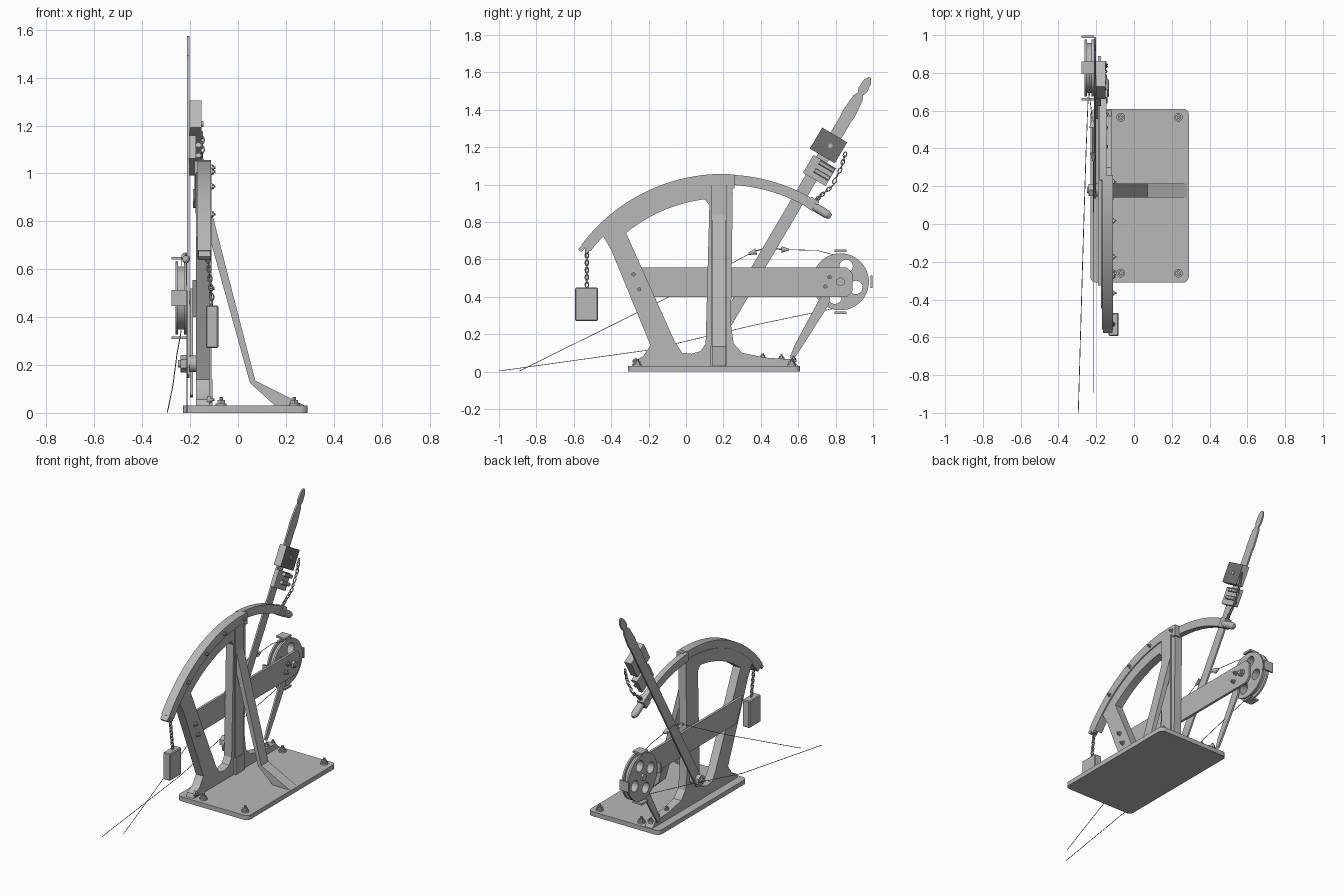
import bpy, bmesh
from math import sin, cos, pi, radians, atan2
from mathutils import Matrix, Vector

if "Cube" in bpy.data.objects:
    bpy.data.objects.remove(bpy.data.objects["Cube"], do_unlink=True)


def material(name, value):
    m = bpy.data.materials.new(name)
    m.use_nodes = True
    m.diffuse_color = (value, value, value, 1)
    m.node_tree.nodes["Principled BSDF"].inputs["Base Color"].default_value = (value, value, value, 1)
    return m


GREY = material("grey_metal", 0.48)
DARK = material("dark_grey_metal", 0.17)
SIDE = Matrix(((0, 0, 1, 0), (1, 0, 0, 0), (0, 1, 0, 0), (0, 0, 0, 1)))  # drawing plane -> YZ
made = []


def finish(name, mesh):
    mesh.materials.clear()
    mesh.materials.append(GREY)
    ob = bpy.data.objects.new(name, mesh)
    bpy.context.collection.objects.link(ob)
    made.append(ob)
    return ob


def from_bm(name, bm):
    mesh = bpy.data.meshes.new(name)
    bm.to_mesh(mesh)
    bm.free()
    return finish(name, mesh)


def from_curve(name, curve, matrix=None):
    tmp = bpy.data.objects.new(name + "_path", curve)
    bpy.context.collection.objects.link(tmp)
    deps = bpy.context.evaluated_depsgraph_get()
    mesh = bpy.data.meshes.new_from_object(tmp.evaluated_get(deps))
    bpy.data.objects.remove(tmp, do_unlink=True)
    if matrix:
        mesh.transform(matrix)
    bm = bmesh.new()
    bm.from_mesh(mesh)
    bmesh.ops.remove_doubles(bm, verts=bm.verts, dist=0.0001)
    bmesh.ops.recalc_face_normals(bm, faces=bm.faces)
    return from_bm(name, bm)


def add_spline(curve, pts, closed):
    s = curve.splines.new('POLY')
    s.points.add(len(pts) - 1)
    for p, co in zip(s.points, pts):
        p.co = (*co, 0, 1) if len(co) == 2 else (*co, 1)
    s.use_cyclic_u = closed


def plate(name, outlines, x0, x1):
    """Side profile with optional holes, given thickness along x."""
    c = bpy.data.curves.new(name, 'CURVE')
    c.dimensions, c.fill_mode, c.extrude = '2D', 'BOTH', (x1 - x0) / 2
    for o in outlines:
        add_spline(c, o, True)
    return from_curve(name, c, Matrix.Translation(((x0 + x1) / 2, 0, 0)) @ SIDE)


def tube(name, pts, r):
    c = bpy.data.curves.new(name, 'CURVE')
    c.dimensions, c.bevel_depth, c.bevel_resolution, c.use_fill_caps = '3D', r, 1, True
    add_spline(c, pts, False)
    return from_curve(name, c)


def cyl(name, p, q, r, sides=20, r2=None):
    p, q = Vector(p), Vector(q)
    bm = bmesh.new()
    m = Matrix.Translation((p + q) / 2) @ (q - p).to_track_quat('Z', 'Y').to_matrix().to_4x4()
    bmesh.ops.create_cone(bm, cap_ends=True, segments=sides, radius1=r,
                          radius2=r if r2 is None else r2, depth=(q - p).length, matrix=m)
    return from_bm(name, bm)


def box(name, centre, size, tilt=0, bevel=0.0):
    bm = bmesh.new()
    m = Matrix.Translation(centre) @ Matrix.Rotation(tilt, 4, 'X') @ Matrix.Diagonal((*size, 1))
    bmesh.ops.create_cube(bm, size=1, matrix=m)
    if bevel:
        bmesh.ops.bevel(bm, geom=bm.edges[:], offset=bevel, segments=1, affect='EDGES')
    return from_bm(name, bm)


def bolt(name, p, axis, r=0.012):
    p, a = Vector(p), Vector(axis)
    cyl(name + "_washer", p - a * 0.01, p + a * 0.005, r * 1.35)
    cyl(name + "_head", p, p + a * r * 1.1, r, 6)
    cyl(name + "_stud", p, p + a * r * 1.9, r * 0.5, 10)


def chain(name, path, count):
    pts = [Vector(p) for p in path]
    for i in range(count):
        t = i / (count - 1) * (len(pts) - 1)
        k = min(int(t), len(pts) - 2)
        d = pts[k + 1] - pts[k]
        rot = d.to_track_quat('Z', 'X').to_matrix().to_4x4() @ Matrix.Rotation(pi / 2 * (i % 2), 4, 'Z')
        m = Matrix.Translation(pts[k] + d * (t - k)) @ rot @ Matrix.Diagonal((0.75, 1, 1.3, 1))
        ring = [m @ Vector((0.012 * cos(a), 0, 0.012 * sin(a))) for a in [j * pi / 6 for j in range(13)]]
        tube(f"{name}_link_{i + 1}", ring, 0.0032)


ARC_Y, ARC_Z = 0.2, 0.107


def arc(r, a0, a1, n=20, cy=ARC_Y, cz=ARC_Z):
    angles = [radians(a0 + (a1 - a0) * i / n) for i in range(n + 1)]
    return [(cy + r * cos(a), cz + r * sin(a)) for a in angles]


def circle(cy, cz, r, n=32):
    return arc(r, 0, 360, n, cy, cz)[:-1]


# Base plate with rounded corners and bolts
corners = [(0.26, 0.58, 0), (-0.2, 0.58, 90), (-0.2, -0.28, 180), (0.26, -0.28, 270)]
rim = [p for x, y, a in corners for p in arc(0.03, a, a + 90, 6, x, y)]
bm = bmesh.new()
f = bm.faces.new([bm.verts.new((x, y, 0)) for x, y in rim])
up = bmesh.ops.extrude_face_region(bm, geom=[f])["geom"]
bmesh.ops.translate(bm, vec=(0, 0, 0.03), verts=[v for v in up if isinstance(v, bmesh.types.BMVert)])
bmesh.ops.recalc_face_normals(bm, faces=bm.faces)
from_bm("base_plate", bm)
for x in (-0.07, 0.235):
    for y in (-0.26, 0.565):
        bolt("base_bolt", (x, y, 0.035), (0, 0, 1), 0.017)

# Upright frame, with one arched opening
outer = arc(0.9, 136, 87) + [(0.25, 0.95), (0.24, 0.25), (0.255, 0.15), (0.3, 0.1), (0.42, 0.075),
                             (0.57, 0.065), (0.6, 0.03), (-0.29, 0.03), (-0.28, 0.055),
                             (-0.23, 0.08), (-0.19, 0.14), (-0.4, 0.65)]
opening = arc(0.82, 129.4, 97) + [(0.125, 0.89), (0.105, 0.15), (0.08, 0.11), (0.03, 0.095),
                                  (-0.02, 0.1), (-0.06, 0.16)]
plate("frame", [outer, opening], -0.175, -0.12)
box("column_rib", (-0.14, 0.175, 0.515), (0.06, 0.085, 0.97))
box("column_foot", (-0.14, 0.175, 0.085), (0.066, 0.09, 0.11))
for y, z in ((-0.28, 0.52), (-0.25, 0.44), (-0.27, 0.055)):
    bolt("leg_bolt", (-0.12, y, z), (1, 0, 0))
for y, z in ((0.41, 0.075), (0.51, 0.07), (0.575, 0.06)):
    bolt("foot_bolt", (-0.147, y, z), (0, 0, 1))

# Curved rail over the frame and its thinner tail
plate("rail", [arc(0.95, 143, 88) + arc(0.89, 88, 143)], -0.17, -0.112)
plate("rail_tail", [arc(0.946, 88, 58.5) + arc(0.892, 58.5, 88)], -0.182, -0.145)
box("rail_tab", (-0.135, 0.243, 1.017), (0.045, 0.03, 0.075))
for a in (128, 114, 101.5, 88.5):
    y, z = arc(0.918, a, a, 1)[0]
    bolt("rail_bolt", (-0.112, y, z), (1, 0, 0), 0.01)
box("tail_clamp", (-0.163, 0.675, 0.895), (0.048, 0.05, 0.062), radians(-33))
cyl("tail_grip", (-0.155, 0.68, 0.885), (-0.155, 0.755, 0.84), 0.023)
cyl("tail_grip_end", (-0.155, 0.755, 0.84), (-0.155, 0.775, 0.828), 0.023, 20, 0.012)

# Hanging weight
box("rail_hook_plate", (-0.14, -0.545, 0.672), (0.05, 0.07, 0.022), radians(48))
box("rail_hook", (-0.125, -0.53, 0.655), (0.025, 0.022, 0.04))
chain("weight_chain", [(-0.125, -0.53, 0.64), (-0.108, -0.53, 0.465)], 10)
box("hanging_weight", (-0.108, -0.532, 0.36), (0.052, 0.122, 0.178), 0, 0.005)

# Side strut with sloping foot
strut = [(-0.115, 0.86), (0.072, 0.135), (0.28, 0.03), (0.155, 0.03), (0.05, 0.125), (-0.115, 0.72)]
bm = bmesh.new()
f = bm.faces.new([bm.verts.new((x, 0.14, z)) for x, z in strut])
ext = bmesh.ops.extrude_face_region(bm, geom=[f])["geom"]
bmesh.ops.translate(bm, vec=(0, 0.075, 0), verts=[v for v in ext if isinstance(v, bmesh.types.BMVert)])
bmesh.ops.recalc_face_normals(bm, faces=bm.faces)
from_bm("side_strut", bm)

# Cross beam and the brace below its end
plate("cross_beam", [[(-0.325, 0.556), (-0.26, 0.4), (0.86, 0.4), (0.89, 0.43), (0.89, 0.526), (0.86, 0.556)]],
      -0.19, -0.174)
plate("beam_brace", [[(0.745, 0.52), (0.79, 0.52), (0.765, 0.36), (0.6, 0.1), (0.575, 0.065), (0.555, 0.075),
                      (0.58, 0.14), (0.72, 0.4)]], -0.2, -0.188)
for y, z in ((0.745, 0.455), (0.767, 0.505)):
    bolt("brace_bolt", (-0.174, y, z), (1, 0, 0))

# Pulley wheel with four holes and four rim tabs
WY, WZ = 0.826, 0.48
holes = [circle(*arc(0.088, a, a, 1, WY, WZ)[0], 0.036, 20) for a in (70, 160, 250, 340)]
for name, r, x0, x1 in (("wheel_outer_flange", 0.152, -0.262, -0.25), ("wheel_core", 0.132, -0.25, -0.225),
                        ("wheel_inner_flange", 0.152, -0.225, -0.213)):
    plate(name, [circle(WY, WZ, r, 48)] + holes, x0, x1)
for i in range(4):
    a = i * pi / 2
    box("rim_tab", (-0.244, WY + 0.166 * cos(a), WZ + 0.166 * sin(a)), (0.066, 0.066, 0.012), a - pi / 2)
cyl("wheel_axle", (-0.275, WY, WZ), (-0.15, WY, WZ), 0.014)
cyl("axle_nut", (-0.21, WY, WZ), (-0.188, WY, WZ), 0.027, 6)
cyl("axle_outer_nut", (-0.275, WY, WZ), (-0.26, WY, WZ), 0.024, 6)
cyl("axle_inner_nut", (-0.176, WY, WZ), (-0.158, WY, WZ), 0.024, 6)

# Long hand lever with shaped grip
P, ANG = Vector((0.18, 0.205)), atan2(1.36, 0.8)
along, across = Vector((cos(ANG), sin(ANG))), Vector((sin(ANG), -cos(ANG)))
half = [(-0.06, 0.015), (-0.035, 0.033), (1.33, 0.033), (1.36, 0.037), (1.46, 0.028), (1.485, 0.016),
        (1.51, 0.026), (1.56, 0.022), (1.585, 0.008)]
edge = [P + along * s + across * w for s, w in half] + [P + along * s - across * w for s, w in reversed(half)]
plate("lever", [[tuple(p) for p in edge]], -0.213, -0.202)
cyl("lever_pivot", (-0.25, *P), (-0.12, *P), 0.016)
cyl("pivot_nut", (-0.24, *P), (-0.213, *P), 0.036, 6)
cyl("pivot_spacer", (-0.202, *P), (-0.175, *P), 0.034)

# Blocks, latch and chain carried by the lever
TILT = ANG - pi / 2
upper = box("lever_upper_block", (-0.177, 0.762, 1.209), (0.05, 0.155, 0.13), TILT)
upper.data.materials.append(DARK)
for poly in upper.data.polygons:
    poly.material_index = int(poly.normal.x > 0.9)
cyl("block_pin", (-0.155, 0.772, 1.207), (-0.145, 0.772, 1.207), 0.012)
box("lever_lower_block", (-0.19, 0.714, 1.075), (0.028, 0.14, 0.11), TILT)
for s in (-0.025, 0.025):
    y, z = Vector((0.74, 1.075)) + along * s
    d = across * 0.045
    cyl("latch_bar", (-0.165, y - d.x, z - d.y), (-0.165, y + d.x, z + d.y), 0.012, 12)
chain("lever_chain", [(-0.15, 0.85, 1.16), (-0.15, 0.83, 1.09), (-0.155, 0.78, 0.99),
                      (-0.16, 0.72, 0.94), (-0.163, 0.69, 0.91)], 15)

# Pull wires and the tensioner
tube("upper_wire", [(-0.213, -0.89, 0.003), (-0.213, -0.1, 0.395), (-0.215, 0.34, 0.63)], 0.002)
tube("tensioner_wire", [(-0.217, 0.37, 0.645), (-0.218, 0.44, 0.662), (-0.22, 0.52, 0.652)], 0.004)
tube("wheel_wire", [(-0.22, 0.54, 0.652), (-0.237, 0.7, 0.648), (-0.237, 0.826, 0.615)], 0.002)
tube("lower_wire", [(-0.295, -1, 0.003), (-0.272, -0.2, 0.115), (-0.255, 0.35, 0.245), (-0.237, 0.826, 0.345)], 0.002)
cyl("tensioner_front_cone", (-0.215, 0.335, 0.63), (-0.217, 0.375, 0.642), 0.006, 12, 0.017)
cyl("tensioner_rear_cone", (-0.219, 0.51, 0.652), (-0.22, 0.55, 0.652), 0.018, 12, 0.005)

# Smooth round surfaces, keep edges crisp
bpy.ops.object.select_all(action='DESELECT')
for ob in made:
    ob.select_set(True)
bpy.context.view_layer.objects.active = made[0]
bpy.ops.object.shade_smooth_by_angle(angle=radians(30))
